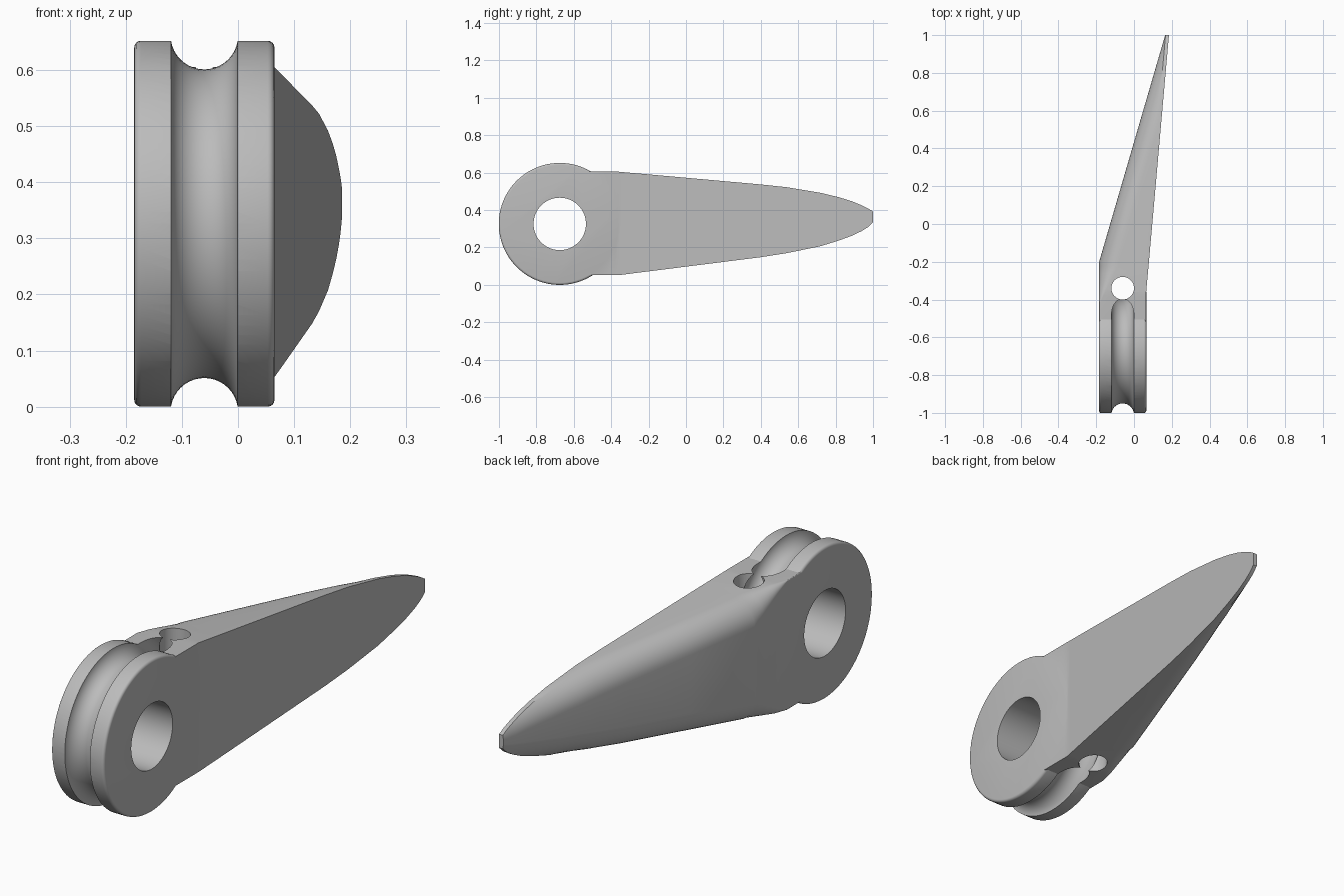
import bpy, bmesh, math

cube = bpy.data.objects.get("Cube")
if cube:
    bpy.data.objects.remove(cube, do_unlink=True)

HUB_Y, HUB_Z, HUB_R = -0.675, 0.326, 0.326
LEFT, RIGHT = 0.065, -0.185
GROOVE_X = -0.06

grey = bpy.data.materials.new("plain grey")
grey.use_nodes = True
grey.diffuse_color = (0.5, 0.5, 0.5, 1)
grey.node_tree.nodes["Principled BSDF"].inputs["Base Color"].default_value = (0.5, 0.5, 0.5, 1)


def lerp_table(table, y):
    """Piecewise linear lookup of the row values at y."""
    for a, b in zip(table, table[1:]):
        if y <= b[0]:
            t = (y - a[0]) / (b[0] - a[0])
            return [p + (q - p) * t for p, q in zip(a[1:], b[1:])]
    return list(table[-1][1:])


def boolean(target, other, operation):
    mod = target.modifiers.new(operation.lower(), 'BOOLEAN')
    mod.operation = operation
    mod.solver = 'EXACT'
    mod.object = other
    bpy.context.view_layer.objects.active = target
    bpy.ops.object.modifier_apply(modifier=mod.name)
    bpy.data.objects.remove(other, do_unlink=True)


def x_cylinder(name, radius, x0, x1):
    bpy.ops.mesh.primitive_cylinder_add(
        vertices=96, radius=radius, depth=x1 - x0,
        location=((x0 + x1) / 2, HUB_Y, HUB_Z), rotation=(0, math.pi / 2, 0))
    obj = bpy.context.object
    obj.name = name
    return obj


# Round hub with softened rims
hub = x_cylinder("lever_with_grooved_hub", HUB_R, RIGHT, LEFT)
bevel = hub.modifiers.new("soft rim", 'BEVEL')
bevel.width = 0.012
bevel.segments = 4
bevel.angle_limit = math.radians(40)
bpy.ops.object.modifier_apply(modifier=bevel.name)

# Tapering arm: y, top z, bottom z
outline = [(-0.6, 0.605, 0.052), (-0.36, 0.605, 0.052), (0.4, 0.537, 0.148),
           (0.54, 0.522, 0.17), (0.72, 0.492, 0.207), (0.82, 0.468, 0.238),
           (0.89, 0.446, 0.264), (0.94, 0.425, 0.288), (0.975, 0.408, 0.31),
           (1.0, 0.392, 0.334)]
sides = [(-0.6, RIGHT + 0.0005, LEFT - 0.0005), (-0.36, RIGHT + 0.0005, LEFT - 0.0005),
         (-0.2, RIGHT + 0.0005, 0.079), (1.0, 0.165, 0.185)]
rounding = [(-0.6, 0.003), (-0.42, 0.003), (-0.22, 0.1), (1.0, 0.1)]
stations = sorted({row[0] for row in outline + sides + rounding}
                  | {-0.38, -0.34, -0.3, -0.26, 0.1, 0.63, 0.77})
STEPS = 10


def section(y):
    """Flat left face, rounded corners on the right face, thin rim at the tip."""
    top, bottom = lerp_table(outline, y)
    x0, x1 = lerp_table(sides, y)
    r = lerp_table(rounding, y)[0]
    depth = min(r, x1 - x0 - 0.018)
    end = math.acos(1 - depth / r)
    k = min(1, 0.45 * (top - bottom) / (r * math.sin(end)))
    arc = []
    for i in range(STEPS + 1):
        a = end * i / STEPS
        arc.append((x0 + r * (1 - math.cos(a)), k * r * (math.sin(end) - math.sin(a))))
    lower = [(x, y, bottom + d) for x, d in reversed(arc)]
    upper = [(x, y, top - d) for x, d in arc]
    return [(x1, y, bottom)] + lower + upper + [(x1, y, top)]


bm = bmesh.new()
rings = [[bm.verts.new(p) for p in section(y)] for y in stations]
for a, b in zip(rings, rings[1:]):
    for i in range(len(a)):
        j = (i + 1) % len(a)
        bm.faces.new((a[i], a[j], b[j], b[i]))
bm.faces.new(rings[0])
bm.faces.new(rings[-1])
bmesh.ops.recalc_face_normals(bm, faces=bm.faces)
mesh = bpy.data.meshes.new("arm")
bm.to_mesh(mesh)
bm.free()
arm = bpy.data.objects.new("arm", mesh)
bpy.context.collection.objects.link(arm)
boolean(hub, arm, 'UNION')

# Pin hole through the hub
boolean(hub, x_cylinder("pin_hole", 0.14, -0.4, 0.4), 'DIFFERENCE')

# Rope groove around the hub, joined to a vertical hole through the arm
bpy.ops.mesh.primitive_torus_add(
    major_segments=96, minor_segments=40, major_radius=0.335, minor_radius=0.06,
    location=(GROOVE_X, HUB_Y, HUB_Z), rotation=(0, math.pi / 2, 0))
groove = bpy.context.object
bpy.ops.mesh.primitive_cylinder_add(
    vertices=40, radius=0.06, depth=1, location=(GROOVE_X, HUB_Y + 0.335, HUB_Z))
rope_hole = bpy.context.object
boolean(hub, groove, 'DIFFERENCE')
boolean(hub, rope_hole, 'DIFFERENCE')

# Finish
hub.data.materials.clear()
hub.data.materials.append(grey)
for poly in hub.data.polygons:
    poly.material_index = 0
bpy.ops.object.select_all(action='DESELECT')
hub.select_set(True)
bpy.context.view_layer.objects.active = hub
bpy.ops.object.shade_smooth_by_angle(angle=math.radians(30))
